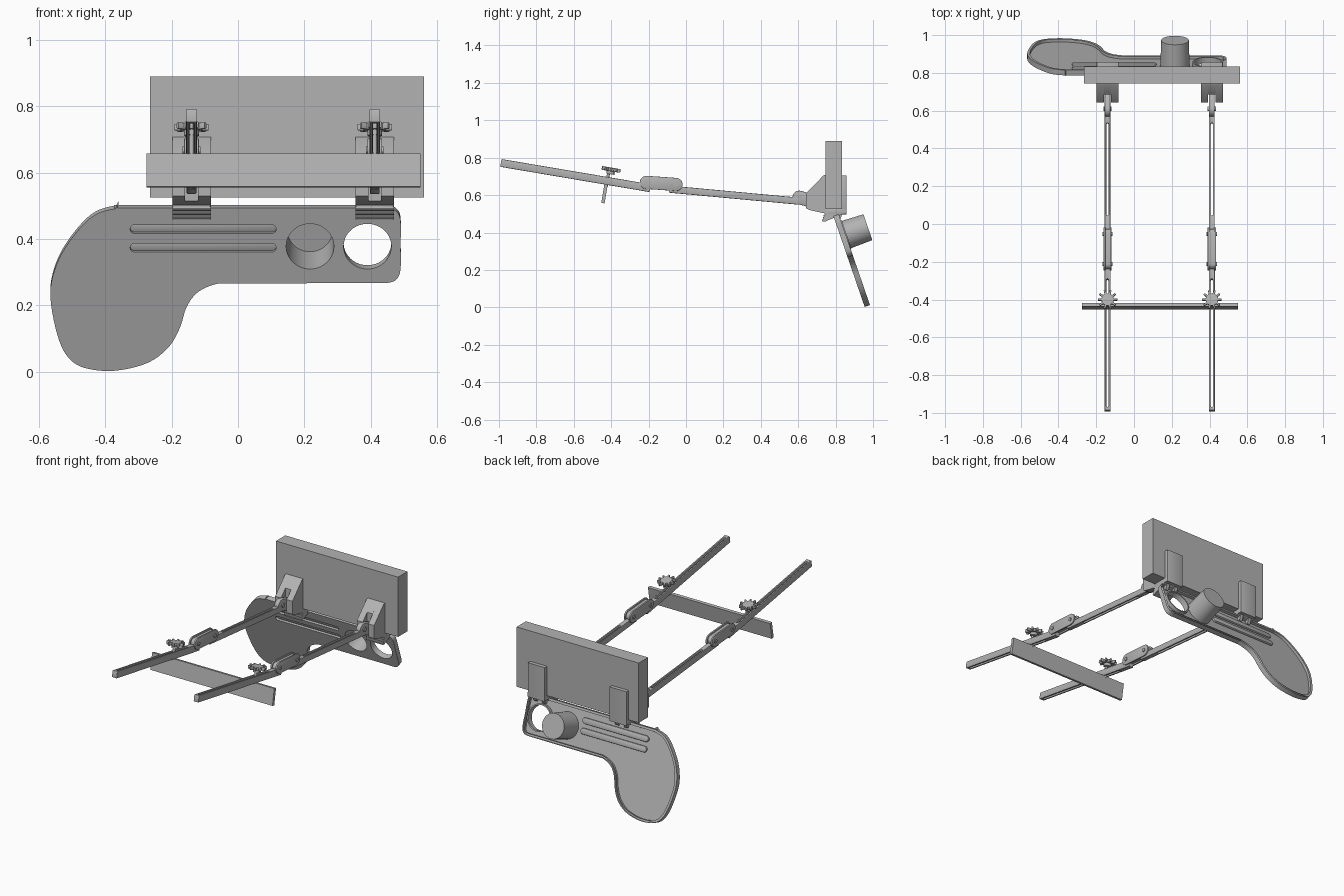
import bpy, bmesh, math
from mathutils import Matrix, Vector

if "Cube" in bpy.data.objects:
    bpy.data.objects.remove(bpy.data.objects["Cube"], do_unlink=True)

grey = bpy.data.materials.new("mid_grey")
grey.use_nodes = True
GREY = (0.45, 0.45, 0.45, 1)
grey.diffuse_color = GREY
grey.node_tree.nodes["Principled BSDF"].inputs["Base Color"].default_value = GREY


def frame(origin, u, v):
    """Matrix whose local axes are u, v and their normal."""
    u, v = Vector(u).normalized(), Vector(v).normalized()
    m = Matrix((u, v, u.cross(v))).transposed().to_4x4()
    m.translation = origin
    return m


def side(x):
    return frame((x, 0, 0), (0, 1, 0), (0, 0, 1))


def finish(name, bm, matrix):
    bmesh.ops.remove_doubles(bm, verts=bm.verts, dist=0.00005)
    bmesh.ops.transform(bm, matrix=matrix, verts=bm.verts)
    bmesh.ops.recalc_face_normals(bm, faces=bm.faces)
    mesh = bpy.data.meshes.new(name)
    bm.to_mesh(mesh)
    bm.free()
    mesh.materials.clear()
    mesh.materials.append(grey)
    mesh.shade_smooth()
    mesh.set_sharp_from_angle(angle=math.radians(35))
    obj = bpy.data.objects.new(name, mesh)
    bpy.context.collection.objects.link(obj)
    return obj


def prism(name, loops, low, high, matrix, bevel=0.0):
    """Outline with optional holes, extruded from low to high along the normal."""
    curve = bpy.data.curves.new(name, 'CURVE')
    curve.dimensions, curve.fill_mode = '2D', 'BOTH'
    curve.extrude = (high - low) / 2 - bevel
    curve.bevel_depth, curve.offset, curve.bevel_resolution = bevel, -bevel, 1
    for loop in loops:
        spline = curve.splines.new('POLY')
        spline.points.add(len(loop) - 1)
        for point, (a, b) in zip(spline.points, loop):
            point.co = (a, b, 0, 1)
        spline.use_cyclic_u = True
    temp = bpy.data.objects.new("temporary", curve)
    bpy.context.collection.objects.link(temp)
    bpy.context.view_layer.update()
    graph = bpy.context.evaluated_depsgraph_get()
    solid = bpy.data.meshes.new_from_object(temp.evaluated_get(graph))
    bm = bmesh.new()
    bm.from_mesh(solid)
    bpy.data.objects.remove(temp)
    bpy.data.curves.remove(curve)
    bpy.data.meshes.remove(solid)
    return finish(name, bm, matrix @ Matrix.Translation((0, 0, (low + high) / 2)))


def lathe(name, profile, matrix, steps=40):
    bm = bmesh.new()
    verts = [bm.verts.new((r, 0, h)) for r, h in profile]
    edges = [bm.edges.new(pair) for pair in zip(verts, verts[1:])]
    bmesh.ops.spin(bm, geom=verts + edges, cent=(0, 0, 0), axis=(0, 0, 1),
                   angle=math.tau, steps=steps, use_merge=True)
    return finish(name, bm, matrix)


def circle(cx, cy, r, n=40):
    return [(cx + r * math.cos(math.tau * i / n), cy + r * math.sin(math.tau * i / n)) for i in range(n)]


def rect(x0, y0, x1, y1):
    return [(x0, y0), (x1, y0), (x1, y1), (x0, y1)]


def capsule(a, b, r, n=10):
    turn = math.atan2(b[1] - a[1], b[0] - a[0])
    loop = []
    for centre, start in ((b, turn - math.pi / 2), (a, turn + math.pi / 2)):
        for i in range(n + 1):
            t = start + math.pi * i / n
            loop.append((centre[0] + r * math.cos(t), centre[1] + r * math.sin(t)))
    return loop


def smooth_loop(pts, n=4):
    """Closed Catmull-Rom curve through the points."""
    out = []
    for i in range(len(pts)):
        p0, p1, p2, p3 = (Vector(pts[(i + k) % len(pts)]) for k in (-1, 0, 1, 2))
        for s in range(n):
            t = s / n
            out.append(tuple(0.5 * (2 * p1 + (p2 - p0) * t + (2 * p0 - 5 * p1 + 4 * p2 - p3) * t * t
                                    + (3 * p1 - p0 - 3 * p2 + p3) * t ** 3)))
    return out


def inset(loop, d):
    """Move a counter-clockwise loop inward."""
    out = []
    for i, p in enumerate(loop):
        t = (Vector(loop[(i + 1) % len(loop)]) - Vector(loop[i - 1])).normalized()
        out.append((p[0] - t.y * d, p[1] + t.x * d))
    return out


# Upright board
prism("board", [rect(0.745, 0.525, 0.835, 0.89)], -0.265, 0.56, side(0))

# Hanging tray: thin panel with a raised lip on its back
tilt = math.radians(19)
tray = frame((0, 0.955, 0.003), (1, 0, 0), (0, -math.sin(tilt), math.cos(tilt)))
stretch = 1 / math.cos(tilt)
points = [(0.49, 0.31), (0.49, 0.38), (0.49, 0.45), (0.479, 0.478), (0.45, 0.49), (0.38, 0.49),
          (-0.30, 0.49), (-0.37, 0.488), (-0.43, 0.47), (-0.48, 0.425), (-0.53, 0.355), (-0.558, 0.285),
          (-0.565, 0.22), (-0.55, 0.13), (-0.525, 0.06), (-0.485, 0.018), (-0.42, 0.001), (-0.35, 0.003),
          (-0.27, 0.025), (-0.21, 0.07), (-0.175, 0.13), (-0.155, 0.192), (-0.12, 0.238), (-0.06, 0.263),
          (0.0, 0.265), (0.39, 0.265), (0.45, 0.265), (0.479, 0.277)]
outline = smooth_loop([(x, z * stretch) for x, z in points])
CUP, HOLE, HOLE_V = 0.217, 0.39, 0.375 * stretch
grooves = [((-0.311, z * stretch), (0.101, z * stretch)) for z in (0.427, 0.371)]
holes = [circle(CUP, HOLE_V, 0.072), circle(HOLE, HOLE_V, 0.072)]
slots = [capsule(a, b, 0.014) for a, b in grooves]
prism("tray_panel", [outline] + holes + slots, -0.014, 0, tray)
prism("tray_lip", [outline, inset(outline, 0.014)], -0.03, -0.001, tray)
prism("hole_rim", [circle(HOLE, HOLE_V, 0.08), circle(HOLE, HOLE_V, 0.072)], -0.035, -0.001, tray)
for i, (a, b) in enumerate(grooves):
    prism(f"groove_ridge_{i}", [capsule(a, b, 0.018)], -0.027, -0.012, tray, 0.006)

# Cup opening at the front of the tray, closed at the back
lathe("cup", [(0.072, 0), (0.068, -0.148), (0, -0.148), (0, -0.155), (0.073, -0.155), (0.078, -0.004),
              (0.072, 0)], tray @ Matrix.Translation((CUP, HOLE_V, 0)))

# Cross bar hanging below the two front arms
slope = math.radians(-9.6)
along = (0, math.cos(slope), math.sin(slope))
front_arm = frame((0, -0.99, 0.772), (1, 0, 0), along)
prism("cross_bar", [rect(-0.275, 0.565, 0.55, 0.583)], -0.121, -0.02, front_arm)

drop = math.radians(-5.3)
back_arm = frame((0, -0.09, 0.632), (1, 0, 0), (0, math.cos(drop), math.sin(drop)))

# Two matching arm and clamp sets
for label, x in (("right", -0.14), ("left", 0.412)):
    shift = Matrix.Translation((x, 0, 0))

    # Slotted front and back arms
    prism(f"{label}_front_arm", [rect(-0.016, 0, 0.016, 0.81), capsule((0, 0.025), (0, 0.70), 0.006)],
          -0.021, 0.021, shift @ front_arm, 0.004)
    prism(f"{label}_back_arm", [rect(-0.015, 0, 0.015, 0.70), capsule((0, 0.14), (0, 0.62), 0.006)],
          -0.019, 0.019, shift @ back_arm, 0.004)

    # Joint link plates with pivot pins
    ends = ((-0.212, 0.668), (-0.053, 0.657))
    for d in (-0.017, 0.017):
        prism(f"{label}_link_plate", [capsule(*ends, 0.035)], d - 0.005, d + 0.005, side(x), 0.002)
    prism(f"{label}_link_core", [capsule(*ends, 0.026)], -0.013, 0.013, side(x))
    for y, z in ends:
        prism(f"{label}_link_pin", [circle(y, z, 0.011, 16)], -0.027, 0.027, side(x))

    # Star knob and bolt through the front arm
    star = []
    for i in range(10):
        for k, r in ((-0.28, 0.033), (-0.14, 0.052), (0.14, 0.052), (0.28, 0.033)):
            t = math.tau * (i + k) / 10
            star.append((r * math.cos(t), 0.587 + r * math.sin(t)))
    knob = shift @ front_arm
    prism(f"{label}_knob", [star], 0.054, 0.074, knob, 0.003)
    prism(f"{label}_knob_collar", [circle(0, 0.587, 0.022, 20)], 0.038, 0.056, knob)
    prism(f"{label}_bolt", [circle(0, 0.577, 0.008, 16)], -0.03, 0.06, knob)

    # Knuckle where the arm meets the clamp
    prism(f"{label}_knuckle", [capsule((0.605, 0.588), (0.66, 0.572), 0.036)], -0.015, 0.015, side(x), 0.004)
    prism(f"{label}_knuckle_pin", [circle(0.61, 0.588, 0.013, 16)], -0.022, 0.022, side(x))

    # Clamp: wedge cheeks with a slot between them, base and back plate
    wedge = [(0.642, 0.53), (0.66, 0.52), (0.75, 0.50), (0.75, 0.71), (0.735, 0.705), (0.642, 0.61)]
    for lo, hi in ((-0.058, -0.019), (0.019, 0.058)):
        prism(f"{label}_clamp_cheek", [wedge], lo, hi, side(x))
    core = [(0.685, 0.515), (0.75, 0.50), (0.75, 0.71), (0.735, 0.705), (0.685, 0.654)]
    prism(f"{label}_clamp_core", [core], -0.019, 0.019, side(x))
    prism(f"{label}_clamp_base", [rect(0.74, 0.497, 0.858, 0.526)], -0.058, 0.058, side(x), 0.003)
    prism(f"{label}_clamp_back", [rect(0.833, 0.515, 0.858, 0.705)], -0.058, 0.058, side(x), 0.004)

    # Ribbed hinge flap under the clamp
    flap = [(0.728, 0.458), (0.742, 0.458), (0.80, 0.482), (0.84, 0.50), (0.75, 0.51)]
    prism(f"{label}_hinge_flap", [flap], -0.058, 0.058, side(x))
    for i in range(4):
        prism(f"{label}_hinge_rib", [circle(0.732 + 0.004 * i, 0.466 + 0.012 * i, 0.005, 10)],
              -0.058, 0.058, side(x))
    for d in (-0.03, 0.03):
        prism(f"{label}_hinge_lug", [capsule((0.825, 0.508), (0.815, 0.475), 0.012)],
              d - 0.01, d + 0.01, side(x))
